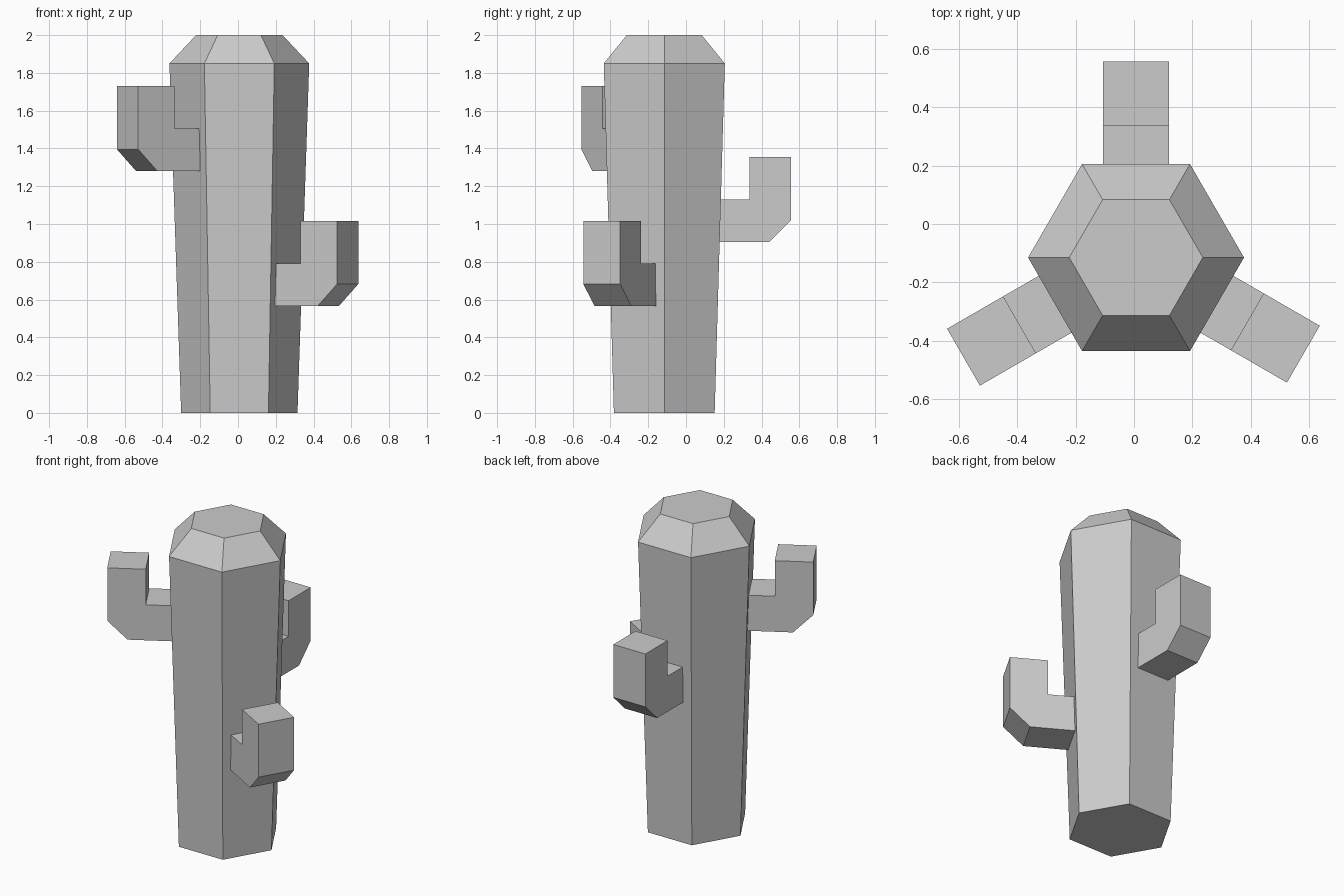
import bpy, bmesh
from math import cos, sin, pi, radians

if "Cube" in bpy.data.objects:
    bpy.data.objects.remove(bpy.data.objects["Cube"])

CX, CY = 0.007, -0.115          # trunk axis
R_BASE, R_SHOULDER, R_TOP = 0.308, 0.37, 0.229
Z_SHOULDER, Z_TOP = 1.85, 2.0


def make_object(name, bm):
    bmesh.ops.recalc_face_normals(bm, faces=bm.faces)
    mesh = bpy.data.meshes.new(name)
    bm.to_mesh(mesh)
    bm.free()
    obj = bpy.data.objects.new(name, mesh)
    obj.location = (CX, CY, 0)
    bpy.context.collection.objects.link(obj)
    return obj


def face_distance(z):
    """Distance from the trunk axis to a flat side at height z."""
    return (R_BASE + (R_SHOULDER - R_BASE) * z / Z_SHOULDER) * cos(pi / 6)


# Trunk: stacked hexagon rings with a bevelled crown
bm = bmesh.new()
rings = [[bm.verts.new((r * cos(i * pi / 3), r * sin(i * pi / 3), z)) for i in range(6)]
         for r, z in ((R_BASE, 0), (R_SHOULDER, Z_SHOULDER), (R_TOP, Z_TOP))]
for low, high in zip(rings, rings[1:]):
    for i in range(6):
        j = (i + 1) % 6
        bm.faces.new((low[i], low[j], high[j], high[i]))
bm.faces.new(rings[0])
bm.faces.new(rings[-1])
make_object("trunk", bm)


# Arms: elbow profile extruded across, rooted on a flat side of the trunk
def make_arm(name, angle, z0, width=0.225):
    root = face_distance(z0)
    profile = [(root - 0.004, 0), (root + 0.262, 0), (root + 0.379, 0.115),
               (root + 0.379, 0.45), (root + 0.157, 0.45), (root + 0.157, 0.225),
               (face_distance(z0 + 0.225) - 0.004, 0.225)]
    c, s = cos(radians(angle)), sin(radians(angle))
    h = width / 2
    bm = bmesh.new()
    face = bm.faces.new([bm.verts.new((r * c + h * s, r * s - h * c, z0 + z))
                         for r, z in profile])
    side = bmesh.ops.extrude_face_region(bm, geom=[face], use_keep_orig=True)
    moved = [v for v in side["geom"] if isinstance(v, bmesh.types.BMVert)]
    bmesh.ops.translate(bm, verts=moved, vec=(-width * s, width * c, 0))
    make_object(name, bm)


for name, angle, z0 in (("back_arm", 90, 0.905),
                        ("left_arm", 210, 1.28),
                        ("right_arm", 330, 0.567)):
    make_arm(name, angle, z0)
